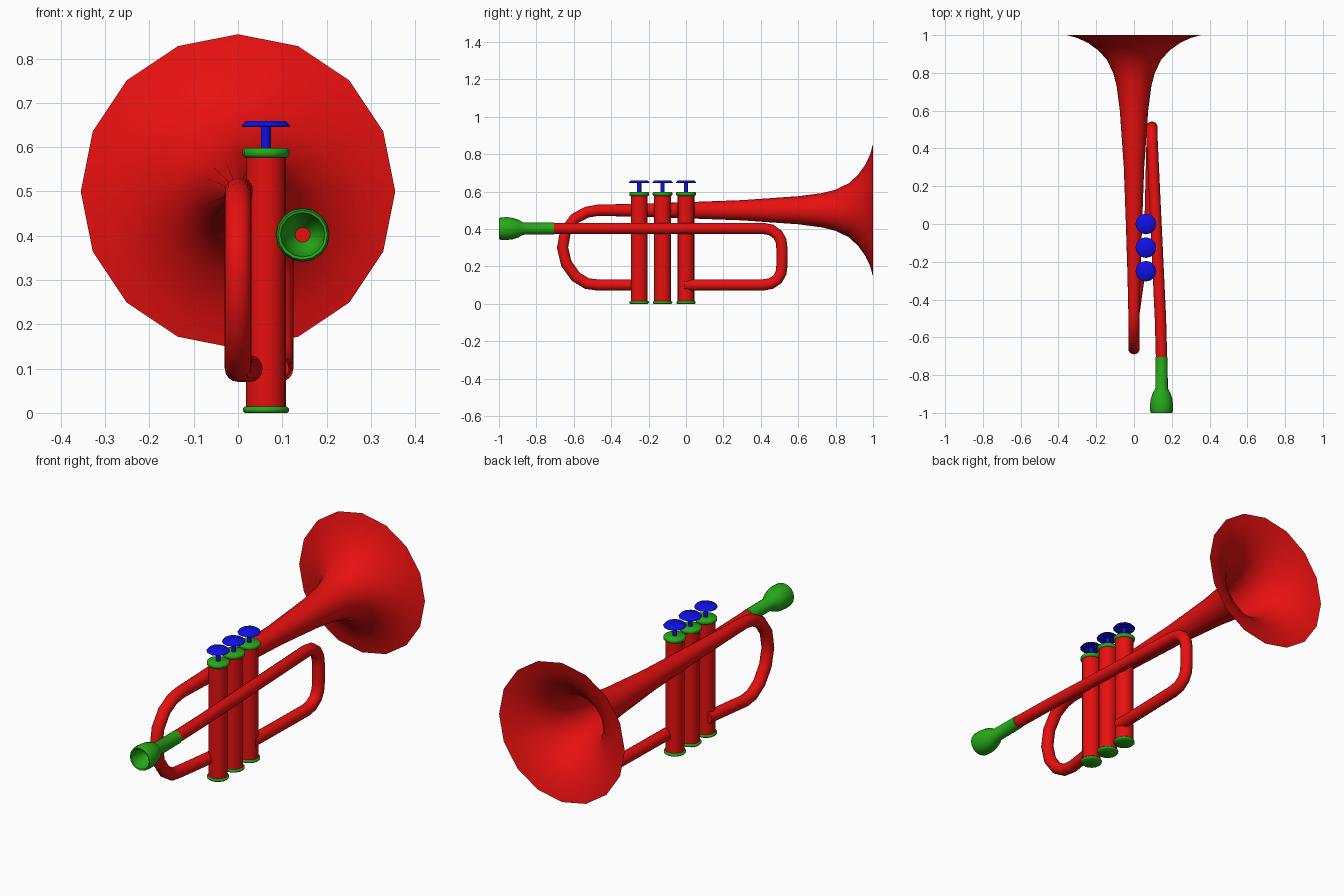
import bpy, bmesh, math
from mathutils import Vector, Matrix

if "Cube" in bpy.data.objects:
    bpy.data.objects.remove(bpy.data.objects["Cube"])


def material(name, color):
    m = bpy.data.materials.new(name)
    m.diffuse_color = (*color, 1)
    m.use_nodes = True
    m.node_tree.nodes["Principled BSDF"].inputs["Base Color"].default_value = m.diffuse_color
    return m


RED = material("red", (0.8, 0.005, 0.005))
GREEN = material("green", (0.02, 0.4, 0.01))
BLUE = material("blue", (0.005, 0.005, 0.8))


def finish(name, bm, mat, angle=50):
    bmesh.ops.recalc_face_normals(bm, faces=bm.faces)
    me = bpy.data.meshes.new(name)
    bm.to_mesh(me)
    bm.free()
    ob = bpy.data.objects.new(name, me)
    bpy.context.collection.objects.link(ob)
    me.materials.append(mat)
    bpy.ops.object.select_all(action='DESELECT')
    ob.select_set(True)
    bpy.context.view_layer.objects.active = ob
    bpy.ops.object.shade_smooth_by_angle(angle=math.radians(angle))
    return ob


def skin(bm, rings, cap_start, cap_end):
    n = len(rings[0])
    for a, b in zip(rings, rings[1:]):
        for i in range(n):
            j = (i + 1) % n
            bm.faces.new((a[i], a[j], b[j], b[i]))
    if cap_start:
        bm.faces.new(rings[0])
    if cap_end:
        bm.faces.new(rings[-1])


def sweep(name, path, mat, sides=16, cap_end=True):
    """Round tube through (x, y, z, radius) points."""
    bm = bmesh.new()
    pts = [Vector(p[:3]) for p in path]
    rings = []
    for k, p in enumerate(pts):
        t = Vector()
        if k > 0:
            t += (p - pts[k - 1]).normalized()
        if k < len(pts) - 1:
            t += (pts[k + 1] - p).normalized()
        t.normalize()
        side = Vector((1, 0, 0))
        side = (side - t * side.dot(t)).normalized()
        up = t.cross(side)
        rings.append([bm.verts.new(p + path[k][3] * (side * math.cos(a) + up * math.sin(a)))
                      for a in (2 * math.pi * i / sides for i in range(sides))])
    skin(bm, rings, True, cap_end)
    return finish(name, bm, mat)


def lathe(name, profile, mat, place, sides=16, angle=50):
    """Closed solid of (radius, height) points spun around local z."""
    bm = bmesh.new()
    rings = [[bm.verts.new(place @ Vector((r * math.cos(a), r * math.sin(a), h)))
              for a in (2 * math.pi * i / sides for i in range(sides))] for r, h in profile]
    skin(bm, rings, True, True)
    return finish(name, bm, mat, angle)


R = 0.03

# bell, its long taper and the rear bend down to the third valve
rear = [(0.035, -0.22, 0.1), (0, -0.47, 0.1), (0, -0.53, 0.108), (0, -0.59, 0.145),
        (0, -0.64, 0.215), (0, -0.66, 0.3), (0, -0.645, 0.385), (0, -0.595, 0.455),
        (0, -0.53, 0.49), (0, -0.47, 0.5)]
bell = [(-0.25, 0.035), (0, 0.043), (0.3, 0.054), (0.6, 0.075), (0.73, 0.092), (0.8, 0.11),
        (0.87, 0.144), (0.92, 0.19), (0.96, 0.246), (0.985, 0.3), (1.0, 0.355)]
sweep("bell", [(*p, R) for p in rear] + [(0, y, 0.5, r) for y, r in bell], RED, 16, cap_end=False)

# lead pipe: first valve, front bend, back to the mouthpiece
lead = [(0.085, -0.01, 0.1), (0.095, 0.41, 0.1), (0.095, 0.455, 0.108), (0.095, 0.49, 0.132),
        (0.095, 0.508, 0.165), (0.095, 0.513, 0.205), (0.095, 0.513, 0.295),
        (0.095, 0.508, 0.337), (0.095, 0.49, 0.37), (0.095, 0.455, 0.395),
        (0.097, 0.41, 0.403), (0.14, -0.5, 0.403), (0.146, -0.72, 0.403)]
sweep("lead_pipe", [(*p, R) for p in lead], RED)

# mouthpiece with hollow cup
mouth = Matrix.Translation((0.146, 0, 0.402)) @ Matrix.Rotation(math.radians(90), 4, 'X')
lathe("mouthpiece", [(0.032, 0.705), (0.033, 0.87), (0.047, 0.895), (0.057, 0.925), (0.061, 0.955),
                     (0.06, 0.99), (0.056, 1.0), (0.05, 0.998), (0.046, 0.975),
                     (0.036, 0.94), (0.017, 0.91)], GREEN, mouth)
lathe("mouthpiece_bore", [(0.017, 0.88), (0.017, 0.911)], RED, mouth)

# three valves with caps and finger buttons
for i in range(3):
    at = Matrix.Translation((0.063, -0.125 * i, 0))
    lathe(f"valve_casing_{i+1}", [(0.045, 0.006), (0.045, 0.59)], RED, at)
    lathe(f"valve_bottom_cap_{i+1}", [(0.048, 0), (0.052, 0.004), (0.052, 0.01), (0.048, 0.014)],
          GREEN, at)
    lathe(f"valve_top_cap_{i+1}", [(0.048, 0.577), (0.053, 0.582), (0.053, 0.593), (0.048, 0.598)],
          GREEN, at)
    lathe(f"valve_button_{i+1}", [(0.011, 0.59), (0.011, 0.646), (0.053, 0.645), (0.055, 0.648),
                                  (0.045, 0.659)], BLUE, at, 12)
